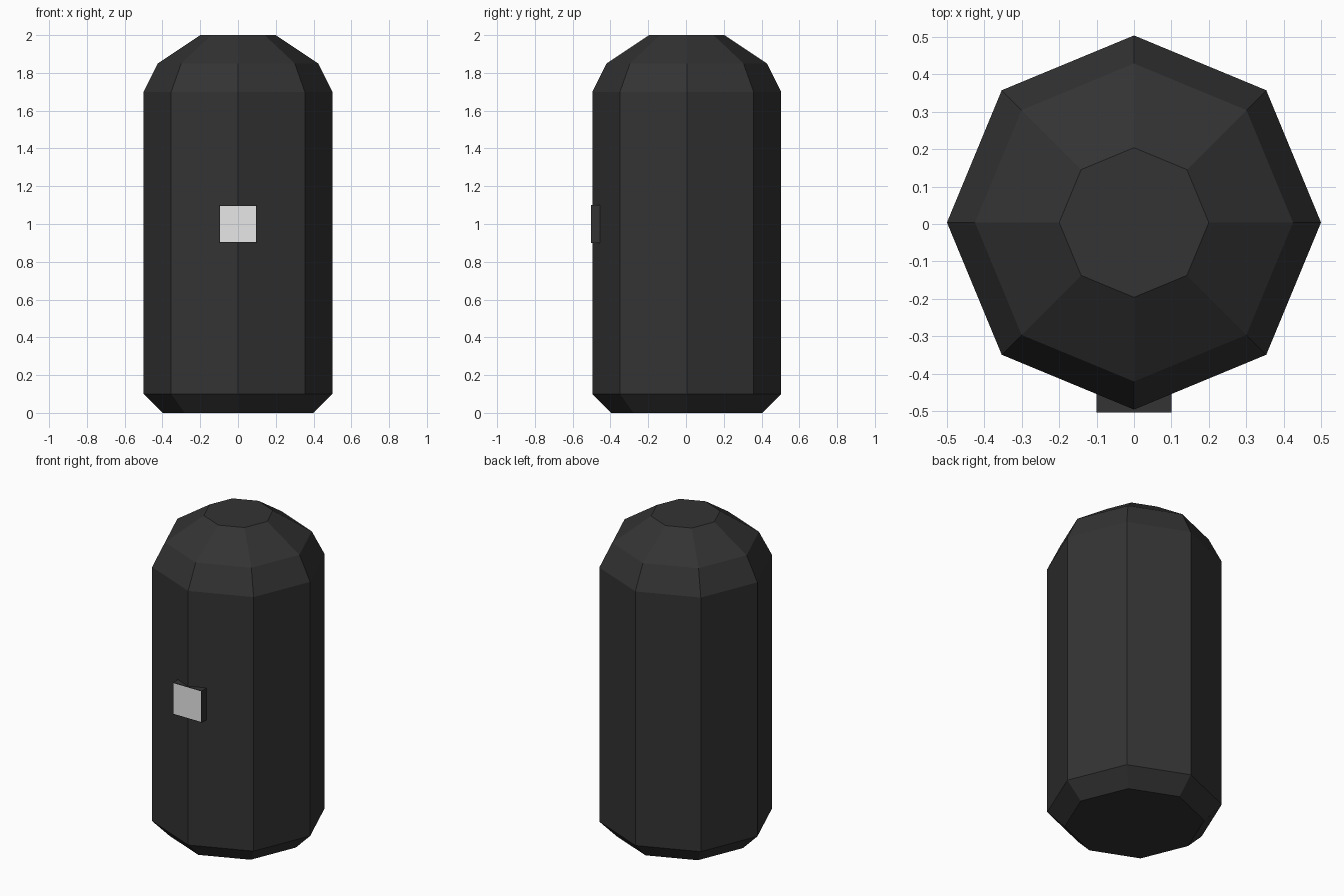
import bpy, bmesh, math

if "Cube" in bpy.data.objects:
    bpy.data.objects.remove(bpy.data.objects["Cube"])

SIDES = 8
CENTRE_Y = 0.004


def material(name, value):
    m = bpy.data.materials.new(name)
    m.diffuse_color = (value, value, value, 1)
    m.use_nodes = True
    m.node_tree.nodes["Principled BSDF"].inputs["Base Color"].default_value = m.diffuse_color
    return m


dark = material("dark grey", 0.033)
white = material("white", 0.92)


def add_object(name, bm, mats):
    bmesh.ops.recalc_face_normals(bm, faces=bm.faces)
    mesh = bpy.data.meshes.new(name)
    bm.to_mesh(mesh)
    bm.free()
    for m in mats:
        mesh.materials.append(m)
    obj = bpy.data.objects.new(name, mesh)
    bpy.context.collection.objects.link(obj)
    return obj


# Body: eight-sided capsule lofted from (radius, height) rings
profile = [(0.4, 0), (0.5, 0.1), (0.5, 1.7), (0.425, 1.85), (0.2, 2.0)]
bm = bmesh.new()
rings = []
for r, z in profile:
    angles = [math.tau * i / SIDES for i in range(SIDES)]
    rings.append([bm.verts.new((r * math.cos(a), CENTRE_Y + r * math.sin(a), z))
                  for a in angles])
for low, high in zip(rings, rings[1:]):
    for i in range(SIDES):
        j = (i + 1) % SIDES
        bm.faces.new((low[i], low[j], high[j], high[i]))
bm.faces.new(rings[0])
bm.faces.new(rings[-1])
add_object("body", bm, [dark])

# Front lamp: small box with a white inset face
bm = bmesh.new()
bmesh.ops.create_cube(bm, size=1)
for v in bm.verts:
    v.co = (v.co.x * 0.2, v.co.y * 0.05 - 0.479, v.co.z * 0.2 + 1.0)
bm.normal_update()
front = [f for f in bm.faces if f.normal.y < -0.9]
bmesh.ops.inset_region(bm, faces=front, thickness=0.005)
front[0].material_index = 1
add_object("front_lamp", bm, [dark, white])
